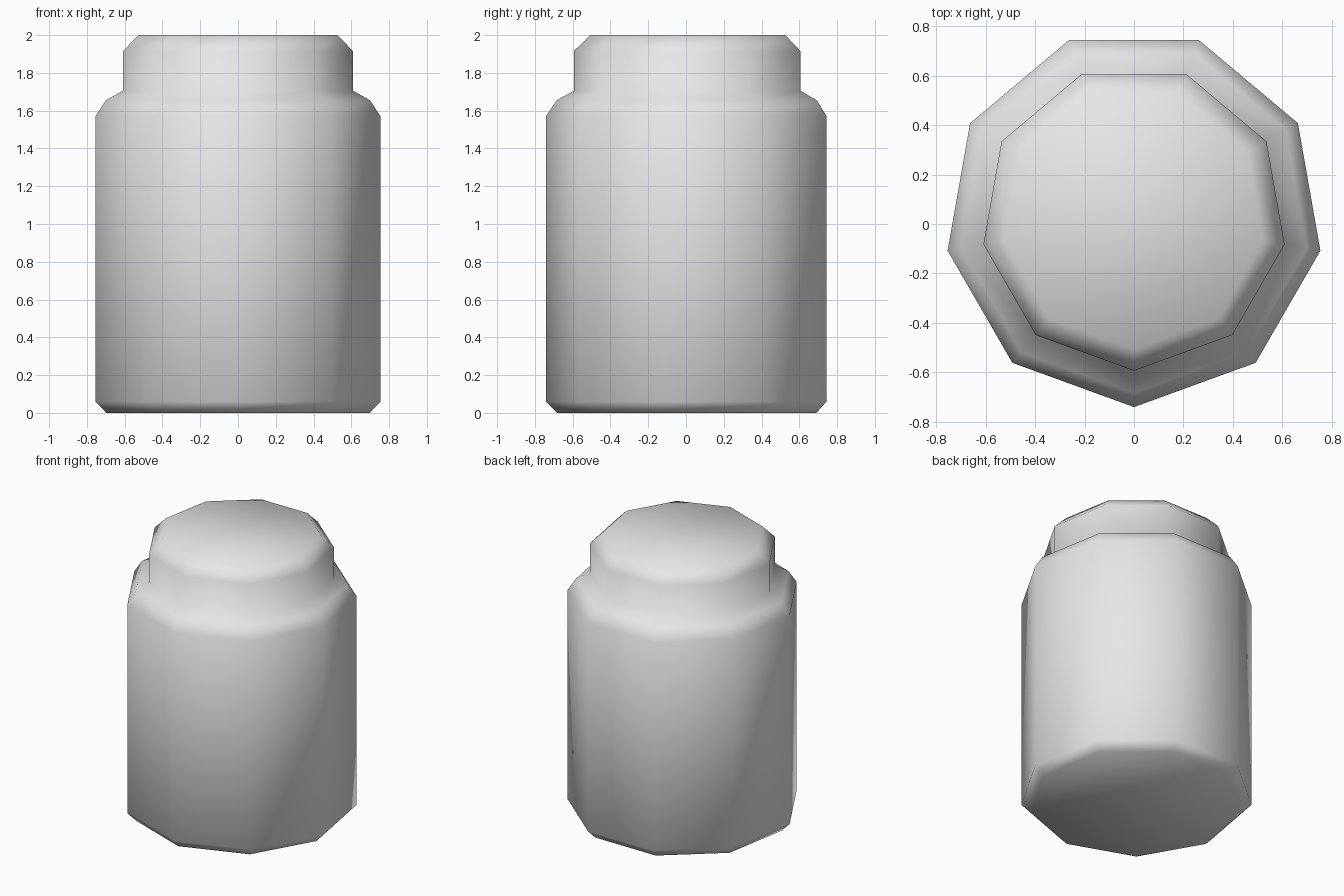
import bpy
import bmesh
from math import sin, cos, tau

default_cube = bpy.data.objects.get("Cube")
if default_cube:
    bpy.data.objects.remove(default_cube, do_unlink=True)

SIDES = 9
CENTRE_Y = 0.025

# Jar outline: (radius, height) from the base up to the lid top
PROFILE = [
    (0.708, 0.0), (0.766, 0.06),      # bottom bevel
    (0.766, 1.57), (0.71, 1.655),     # body wall and shoulder bevel
    (0.619, 1.705), (0.619, 1.915),   # shoulder and lid wall
    (0.533, 2.0),                     # lid bevel
]


def make_material(name, colour):
    mat = bpy.data.materials.new(name)
    mat.use_nodes = True
    mat.diffuse_color = colour
    mat.node_tree.nodes["Principled BSDF"].inputs["Base Color"].default_value = colour
    return mat


def ring(bm, radius, z):
    # Nine-sided ring with one corner pointing to the front
    angles = [tau * i / SIDES for i in range(SIDES)]
    return [bm.verts.new((radius * sin(a), CENTRE_Y - radius * cos(a), z)) for a in angles]


# Jar body and lid as one continuous smooth shell
bm = bmesh.new()
rings = [ring(bm, r, z) for r, z in PROFILE]
for low, high in zip(rings, rings[1:]):
    for i in range(SIDES):
        j = (i + 1) % SIDES
        bm.faces.new((low[i], low[j], high[j], high[i]))
bm.faces.new(rings[0][::-1])
bm.faces.new(rings[-1])
bmesh.ops.recalc_face_normals(bm, faces=bm.faces)
for face in bm.faces:
    face.smooth = True

mesh = bpy.data.meshes.new("jar")
bm.to_mesh(mesh)
bm.free()
mesh.materials.append(make_material("light grey", (0.8, 0.8, 0.8, 1.0)))
bpy.context.collection.objects.link(bpy.data.objects.new("jar", mesh))
